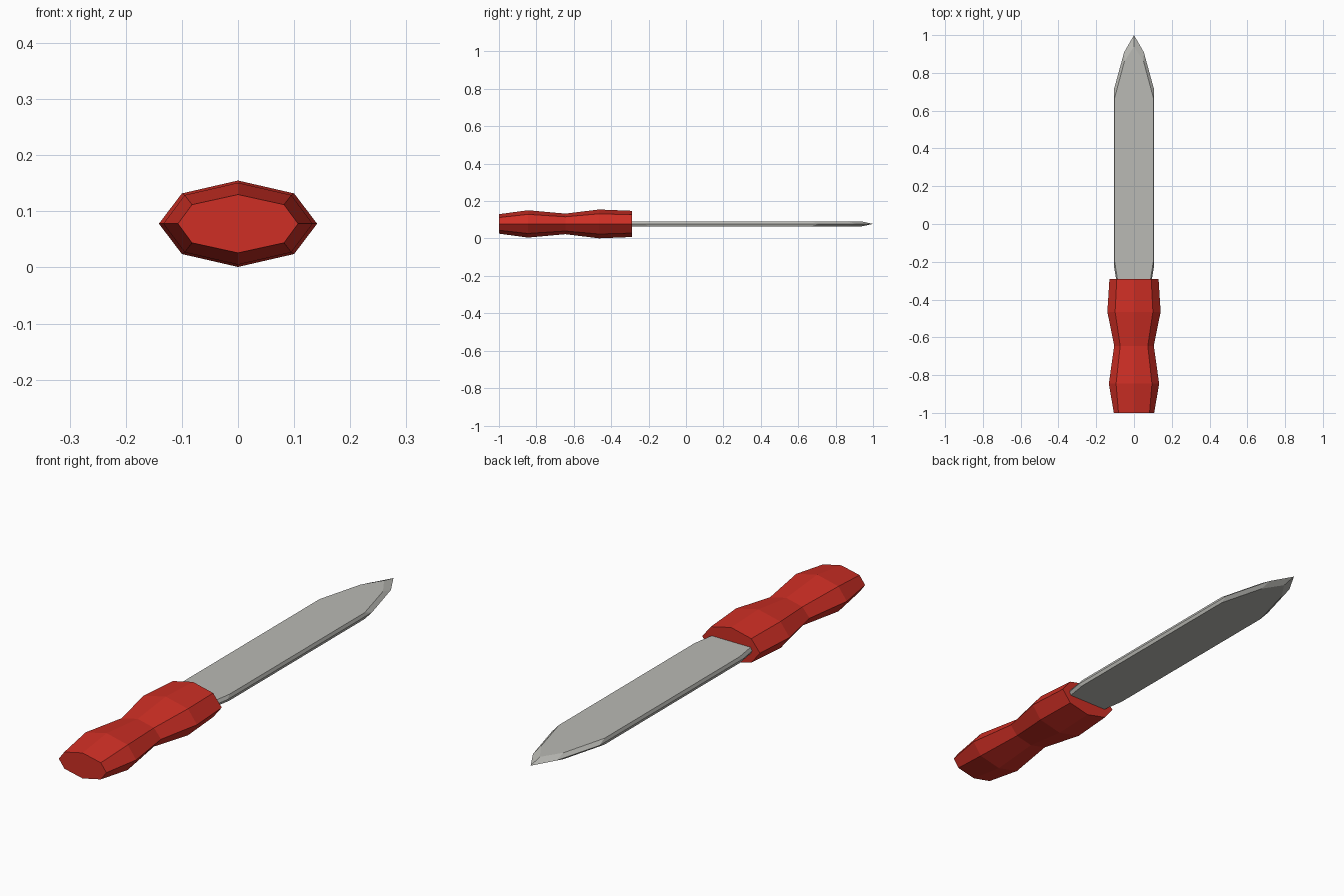
import bpy

if "Cube" in bpy.data.objects:
    bpy.data.objects.remove(bpy.data.objects["Cube"])

ZC = 0.078  # height of the centre plane


def material(name, rgb):
    m = bpy.data.materials.new(name)
    m.diffuse_color = (*rgb, 1.0)
    m.use_nodes = True
    m.node_tree.nodes["Principled BSDF"].inputs["Base Color"].default_value = m.diffuse_color
    return m


def loft(name, rings, mat):
    """Join closed rings of equal point count and cap both ends."""
    n = len(rings[0])
    verts = [p for r in rings for p in r]
    faces = [tuple(range(n))[::-1], tuple(range((len(rings) - 1) * n, len(rings) * n))]
    for k in range(len(rings) - 1):
        for i in range(n):
            j = (i + 1) % n
            faces.append((k * n + i, k * n + j, (k + 1) * n + j, (k + 1) * n + i))
    mesh = bpy.data.meshes.new(name)
    mesh.from_pydata(verts, [], faces)
    mesh.materials.append(mat)
    obj = bpy.data.objects.new(name, mesh)
    bpy.context.collection.objects.link(obj)
    # consistent outward normals
    bpy.context.view_layer.objects.active = obj
    obj.select_set(True)
    bpy.ops.object.mode_set(mode='EDIT')
    bpy.ops.mesh.select_all(action='SELECT')
    bpy.ops.mesh.normals_make_consistent(inside=False)
    bpy.ops.object.mode_set(mode='OBJECT')
    obj.select_set(False)
    return obj


red = material("handle_red", (0.62, 0.028, 0.018))
steel = material("blade_steel", (0.49, 0.49, 0.46))

# Handle: eight-sided sections with two swells (y, half width, half height, corner x, corner z)
sections = [
    (-1.00, 0.107, 0.052, 0.082, 0.034),
    (-0.845, 0.133, 0.073, 0.095, 0.051),
    (-0.645, 0.105, 0.055, 0.073, 0.038),
    (-0.465, 0.141, 0.077, 0.100, 0.054),
    (-0.29, 0.130, 0.070, 0.091, 0.049),
]
rings = []
for y, w, h, cx, cz in sections:
    pts = [(w, 0), (cx, cz), (0, h), (-cx, cz), (-w, 0), (-cx, -cz), (0, -h), (cx, -cz)]
    rings.append([(x, y, ZC + z) for x, z in pts])
loft("handle", rings, red)


# Blade: flat faces top and bottom, bevelled to a sharp middle outline
def outline(half, z):
    """Mirror a half outline that ends at the tip on x = 0."""
    full = half + [(-x, y) for x, y in reversed(half[:-1])]
    return [(x, y, ZC + z) for x, y in full]


edge = [(0.095, -0.33), (0.095, -0.29), (0.107, -0.22), (0.107, 0.71), (0.052, 0.91), (0, 1.0)]
flat = [(0.088, -0.33), (0.088, -0.29), (0.102, -0.20), (0.102, 0.67), (0.051, 0.86), (0, 0.94)]
loft("blade", [outline(flat, -0.013), outline(edge, 0), outline(flat, 0.013)], steel)
